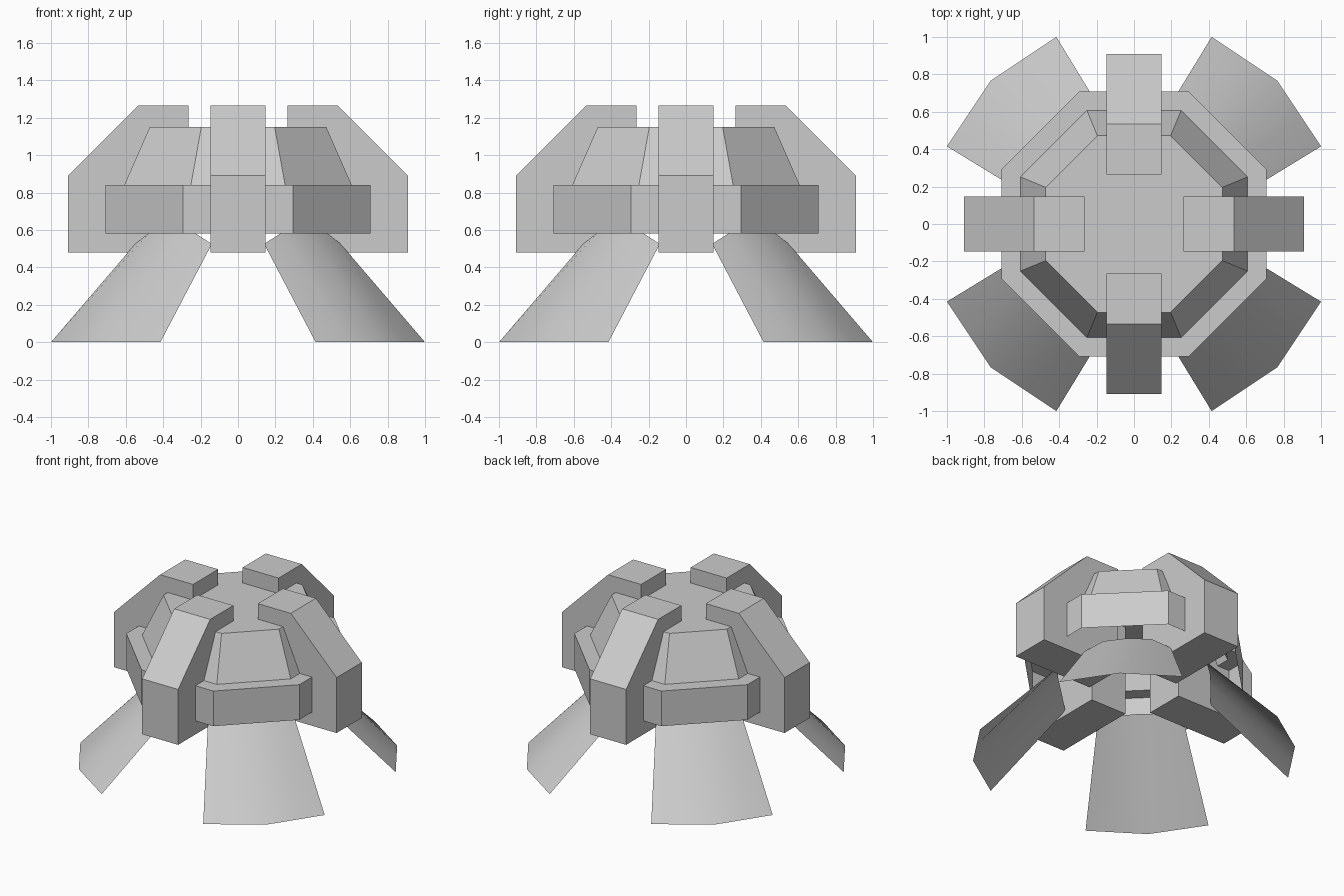
import bpy, math
from mathutils import Matrix

if "Cube" in bpy.data.objects:
    bpy.data.objects.remove(bpy.data.objects["Cube"])


def make(name, verts, faces, smooth=False):
    me = bpy.data.meshes.new(name)
    me.from_pydata(verts, [], faces)
    me.update()
    ob = bpy.data.objects.new(name, me)
    bpy.context.collection.objects.link(ob)
    for p in me.polygons:
        p.use_smooth = smooth
    return ob


def quarter_turns(ob, base):
    # four copies around the z axis
    for i in range(4):
        o = ob if i == 0 else ob.copy()
        if i:
            bpy.context.collection.objects.link(o)
        o.name = f"{base}_{i + 1}"
        o.matrix_world = Matrix.Rotation(math.pi / 2 * i, 4, 'Z')


def octagon(a, b, z):
    # a = half length of the axis-facing side, b = distance of that side
    return [(b, -a, z), (b, a, z), (a, b, z), (-a, b, z),
            (-b, a, z), (-b, -a, z), (-a, -b, z), (a, -b, z)]


# hollow octagonal body: band, ledge, tapered dome, flat top, open below
rings = [(0.294, 0.708, 0.58), (0.294, 0.708, 0.84),
         (0.252, 0.608, 0.84), (0.196, 0.472, 1.15)]
verts, faces = [], []
for r in rings:
    verts += octagon(*r)
for k in range(len(rings) - 1):
    for i in range(8):
        j = (i + 1) % 8
        faces.append((k * 8 + i, k * 8 + j, k * 8 + 8 + j, k * 8 + 8 + i))
faces.append(tuple(range(24, 32)))
make("octagonal_body", verts, faces)

# bent clamp blocks on the four sides
prof = [(0.265, 0.48), (0.91, 0.48), (0.91, 0.89), (0.535, 1.265), (0.265, 1.265)]
w, n = 0.147, len(prof)
verts = [(x, -w, z) for x, z in prof] + [(x, w, z) for x, z in prof]
faces = [tuple(range(n)), tuple(range(2 * n - 1, n - 1, -1))]
faces += [(i, i + n, (i + 1) % n + n, (i + 1) % n) for i in range(n)]
quarter_turns(make("clamp", verts, faces), "clamp")

# flared sheet legs on the four corners
low = [(1.0, 0.415, 0), (0.883, 0.591, 0), (0.766, 0.766, 0),
       (0.591, 0.883, 0), (0.415, 1.0, 0)]
high = [(0.55, 0.14, 0.525), (0.47, 0.24, 0.59), (0.36, 0.36, 0.60),
        (0.24, 0.47, 0.59), (0.14, 0.55, 0.525)]
faces = [(i, i + 1, i + 6, i + 5) for i in range(4)]
quarter_turns(make("leg", low + high, faces, smooth=True), "leg")
